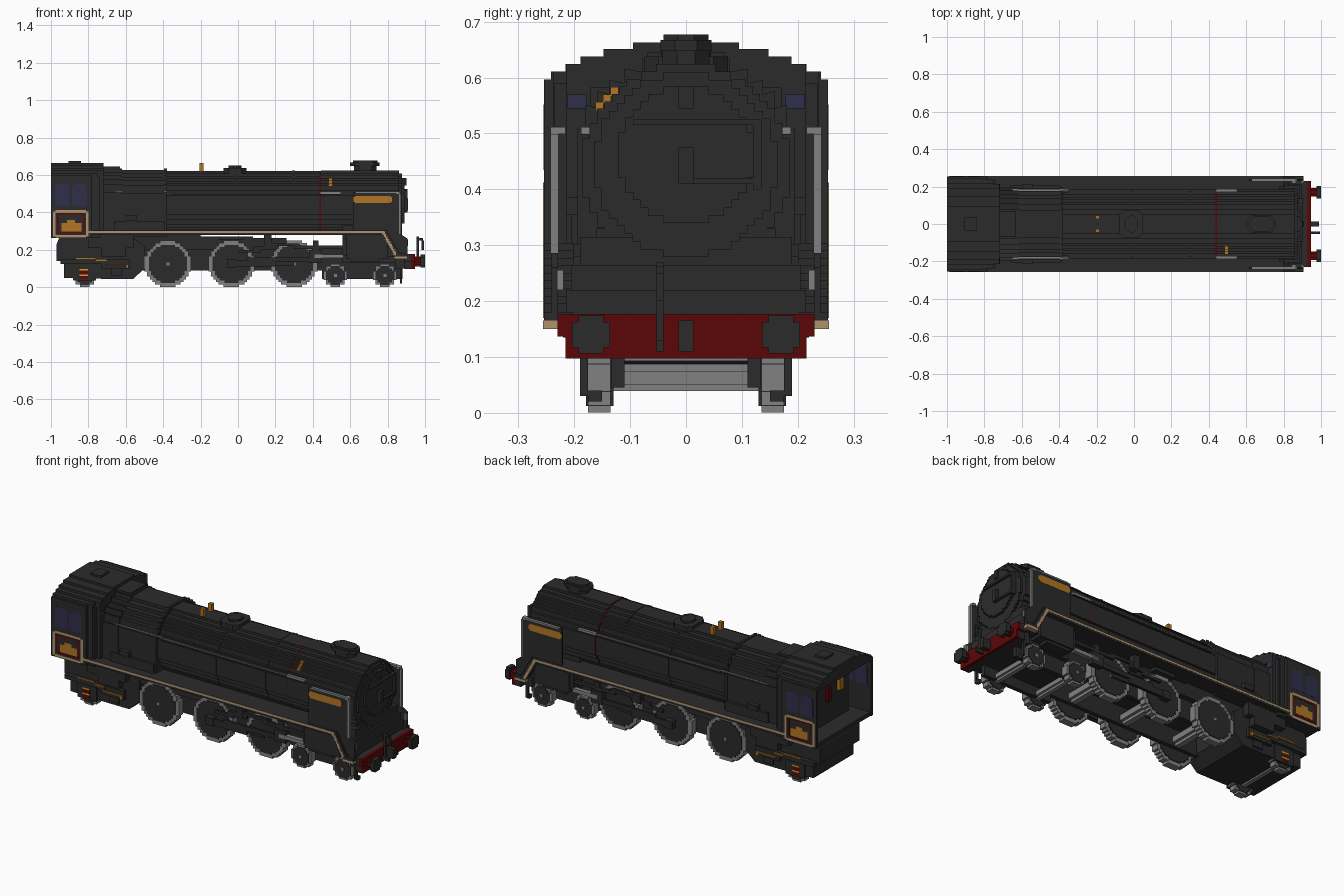
import bpy, bmesh, math

if bpy.data.objects.get("Cube"):
    bpy.data.objects.remove(bpy.data.objects["Cube"])

V = 0.0135  # step size of the blocky outline


def material(name, r, g, b):
    m = bpy.data.materials.new(name)
    m.use_nodes = True
    m.diffuse_color = (r, g, b, 1)
    bsdf = next(n for n in m.node_tree.nodes if n.type == 'BSDF_PRINCIPLED')
    bsdf.inputs["Base Color"].default_value = (r, g, b, 1)
    bsdf.inputs["Roughness"].default_value = 0.8
    return m


BLACK = material("soft black", 0.024, 0.024, 0.024)
STEEL = material("steel grey", 0.22, 0.22, 0.22)
RED = material("deep red", 0.105, 0.002, 0.002)
GOLD = material("brass gold", 0.45, 0.18, 0.018)
TAN = material("cream lining", 0.42, 0.29, 0.15)
NAVY = material("window navy", 0.028, 0.028, 0.07)
YELLOW = material("yellow", 0.6, 0.38, 0.02)


def finish(name, bm, mat):
    bmesh.ops.recalc_face_normals(bm, faces=bm.faces)
    me = bpy.data.meshes.new(name)
    bm.to_mesh(me)
    bm.free()
    me.materials.append(mat)
    ob = bpy.data.objects.new(name, me)
    bpy.context.collection.objects.link(ob)


def prism(bm, pts, axis, a, b):
    """Extrude a 2D outline along x (outline in y,z), y (x,z) or z (x,y)."""
    place = {'x': lambda p, t: (t, p[0], p[1]), 'y': lambda p, t: (p[0], t, p[1]),
             'z': lambda p, t: (p[0], p[1], t)}[axis]
    lo = [bm.verts.new(place(p, a)) for p in pts]
    hi = [bm.verts.new(place(p, b)) for p in pts]
    bm.faces.new(lo)
    bm.faces.new(hi[::-1])
    for i in range(len(pts)):
        j = (i + 1) % len(pts)
        bm.faces.new((lo[i], lo[j], hi[j], hi[i]))


def extrude(name, mat, pts, axis, spans):
    bm = bmesh.new()
    for a, b in spans:
        prism(bm, pts, axis, a, b)
    finish(name, bm, mat)


def boxes(name, mat, items, mirror=False):
    """Boxes as (x0, x1, y0, y1, z0, z1), optionally repeated across y."""
    bm = bmesh.new()
    for x0, x1, y0, y1, z0, z1 in items:
        for a, b in (both(y0, y1) if mirror else [(y0, y1)]):
            prism(bm, [(x0, z0), (x1, z0), (x1, z1), (x0, z1)], 'y', a, b)
    finish(name, bm, mat)


def both(a, b):
    return [(a, b), (-b, -a)]


def outline(rows, cu=0):
    """Symmetric stepped outline from (bottom, top, half width) rows."""
    merged = []
    for b, t, w in rows:
        if merged and abs(merged[-1][2] - w) < 1e-5:
            merged[-1][1] = t
        else:
            merged.append([b, t, w])
    right = [p for b, t, w in merged for p in ((cu + w, b), (cu + w, t))]
    return right + [(2 * cu - u, w) for u, w in reversed(right)]


def disc(r, cu, cw, step=V, floor=-1):
    """Stepped circle outline, cut flat below the floor."""
    n = max(1, round(r / step))
    s = r / n
    rows = []
    for i in range(-n, n):
        mid = (i + 0.5) * s
        if cw + mid > floor:
            w = max(s, round(math.sqrt(r * r - mid * mid) / s) * s)
            rows.append((cw + i * s, cw + (i + 1) * s, w))
    return outline(rows, cu)


# boiler, smokebox and domed front door
extrude("boiler", BLACK, disc(0.183, 0, 0.438, floor=0.28), 'x', [(-0.4, 0.845)])
extrude("smokebox", BLACK, disc(0.186, 0, 0.438, floor=0.28), 'x', [(0.443, 0.862)])
extrude("boiler_bands", BLACK, disc(0.186, 0, 0.438, floor=0.28), 'x', [(-0.02, -0.008), (0.29, 0.304)])
extrude("red_boiler_band", RED, disc(0.1845, 0, 0.438, floor=0.28), 'x', [(0.437, 0.443)])
extrude("smokebox_rim", BLACK, disc(0.165, 0, 0.444), 'x', [(0.85, 0.876)])
extrude("smokebox_door", BLACK, disc(0.122, 0, 0.462), 'x', [(0.865, 0.89)])
boxes("door_fittings", BLACK, [
    (0.88, 0.91, -0.013, 0.013, 0.41, 0.475), (0.88, 0.903, -0.095, 0.12, 0.515, 0.525),
    (0.88, 0.903, 0.01, 0.12, 0.41, 0.42), (0.88, 0.905, 0.12, 0.135, 0.40, 0.525),
    (0.88, 0.90, -0.013, 0.013, 0.545, 0.585)])

# firebox with flat sides and rounded top
fire_rows = [(0.27, 0.503, 0.191), (0.503, 0.545, 0.177), (0.545, 0.57, 0.155),
             (0.57, 0.59, 0.135), (0.59, 0.61, 0.108), (0.61, 0.628, 0.075)]
extrude("firebox", BLACK, outline(fire_rows), 'x', [(-0.73, -0.38)])
extrude("firebox_bands", BLACK, outline([(b, t + 0.006, w + 0.003) for b, t, w in fire_rows]),
        'x', [(-0.73, -0.62), (-0.395, -0.38)])
boxes("firebox_crown", BLACK, [(-0.73, -0.63, -0.07, 0.07, 0.63, 0.645)])
boxes("firebox_side_boxes", BLACK, [(-0.66, -0.39, 0.18, 0.205, 0.30, 0.355),
                                    (-0.60, -0.54, 0.18, 0.215, 0.355, 0.385)], True)

# handrails: dark bar, bright along its side and at the ends
boxes("handrail_bars", BLACK, [(-0.35, 0.55, 0.165, 0.187, 0.497, 0.5095)], True)
boxes("handrail_brights", STEEL, [(-0.65, -0.35, 0.176, 0.188, 0.508, 0.5115),
                                  (-0.35, 0.44, 0.184, 0.188, 0.506, 0.5095),
                                  (0.44, 0.552, 0.165, 0.188, 0.499, 0.5115)], True)

# chimney, dome, safety valves and whistle
for nm, x0, x1, hw, z0, z1 in (("chimney", 0.62, 0.74, 0.042, 0.60, 0.65),
                               ("chimney_lip", 0.598, 0.757, 0.046, 0.648, 0.667),
                               ("chimney_rim", 0.615, 0.745, 0.04, 0.665, 0.677),
                               ("dome", -0.078, 0.045, 0.075, 0.60, 0.638),
                               ("dome_cap", -0.05, 0.02, 0.045, 0.638, 0.65)):
    c = 0.026
    extrude(nm, BLACK, [(x0 + c, -hw), (x1 - c, -hw), (x1, -hw + c), (x1, hw - c),
                        (x1 - c, hw), (x0 + c, hw), (x0, hw - c), (x0, -hw + c)], 'z', [(z0, z1)])
boxes("safety_valves", GOLD, [(-0.206, -0.184, 0.026, 0.046, 0.60, 0.665)], True)
boxes("whistle", GOLD, [(0.485, 0.505, -0.162 + i * V, -0.148 + i * V, 0.54 + i * V, 0.556 + i * V)
                        for i in range(3)])

# cab shell, open at the rear and narrowing in steps at the front
roof = [(0.582, 0.597, 0.2545), (0.597, 0.611, 0.242), (0.611, 0.624, 0.216),
        (0.624, 0.638, 0.189), (0.638, 0.651, 0.148), (0.651, 0.663, 0.095)]
for x0, x1, limit in ((-1.0, -0.78, 1), (-0.78, -0.75, 0.238), (-0.75, -0.72, 0.214)):
    extrude("cab_roof", BLACK, outline([(b, t, min(w, limit)) for b, t, w in roof]), 'x', [(x0, x1)])
boxes("cab_sides", BLACK, [(-1.0, -0.78, 0.238, 0.2545, 0.262, 0.584),
                           (-0.79, -0.75, 0.2, 0.238, 0.27, 0.59),
                           (-0.76, -0.72, 0.17, 0.214, 0.27, 0.60)], True)
boxes("cab_floor", BLACK, [(-0.995, -0.74, -0.24, 0.24, 0.262, 0.285)])
boxes("cab_front_wall", BLACK, [(-0.78, -0.74, -0.235, 0.235, 0.28, 0.59)])
extrude("backhead", BLACK, outline(fire_rows[:5]), 'x', [(-0.89, -0.78)])
boxes("roof_hatch", BLACK, [(-0.905, -0.84, -0.036, 0.036, 0.66, 0.675)])
panes = [(x + i, x + w, z0, z1) for x in (-0.978, -0.888)
         for i, w, z0, z1 in ((0, 0.078, 0.435, 0.54), (0.012, 0.066, 0.54, 0.552))]
boxes("cab_windows", NAVY, [(a, b, y, y + 0.003, c, d) for a, b, c, d in panes for y in (0.2523, 0.236)], True)
boxes("cab_front_windows", NAVY, [(-0.752, -0.747, 0.216, 0.232, 0.46, 0.565),
                                  (-0.722, -0.717, 0.177, 0.213, 0.545, 0.57)], True)
boxes("backhead_brass", GOLD, [(-0.907, -0.885, -0.13, -0.09, 0.44, 0.52)])
boxes("backhead_red_handle", RED, [(-0.905, -0.885, -0.02, 0.015, 0.41, 0.49)])


# lined cab panel with brass plate
def frame(x0, x1, z0, z1, t):
    y = (0.2525, 0.2558)
    return [(x0 + t, x1 - t, *y, z0, z0 + t), (x0 + t, x1 - t, *y, z1 - t, z1),
            (x0, x0 + t, *y, z0 + t / 2, z1 - t / 2), (x1 - t, x1, *y, z0 + t / 2, z1 - t / 2)]


boxes("cab_panel_lining", TAN, frame(-0.99, -0.80, 0.265, 0.412, 0.014), True)
boxes("cab_panel_red_line", RED, frame(-0.968, -0.822, 0.286, 0.396, 0.008), True)
boxes("cab_plate", GOLD, [(-0.945, -0.838, 0.2525, 0.2558, 0.298, 0.343),
                          (-0.915, -0.872, 0.2525, 0.2558, 0.343, 0.36)], True)

# running boards, dropping in steps at the front, with lining on the outer edge
drop = [(0.77 + i * 0.0075, 0.278 - i * V) for i in range(9)]
boxes("running_boards", BLACK, [(-0.80, 0.78, 0.13, 0.2545, 0.278, 0.302),
                                (0.84, 0.905, 0.20, 0.2545, 0.163, 0.18)]
      + [(x, x + 0.029, 0.20, 0.2545, z, z + 0.026) for x, z in drop], True)
boxes("board_lining", TAN, [(-0.80, 0.78, 0.253, 0.2556, 0.289, 0.301),
                            (0.835, 0.907, 0.228, 0.2556, 0.15, 0.165)]
      + [(x, x + 0.015, 0.253, 0.2556, z, z + 0.021) for x, z in drop], True)
boxes("board_supports", BLACK, [(-0.80, -0.56, 0.14, 0.22, 0.21, 0.28),
                                (-0.56, -0.20, 0.11, 0.165, 0.20, 0.28),
                                (-0.20, 0.08, 0.11, 0.165, 0.20, 0.27),
                                (-0.10, 0.03, 0.15, 0.20, 0.252, 0.272),
                                (0.08, 0.26, 0.11, 0.165, 0.20, 0.262)], True)

# front body and smoke deflectors
boxes("cylinder_saddle", BLACK, [(0.56, 0.86, -0.16, 0.16, 0.13, 0.33),
                                 (0.79, 0.895, -0.215, 0.215, 0.165, 0.22),
                                 (0.78, 0.885, -0.205, 0.205, 0.22, 0.265),
                                 (0.77, 0.873, -0.19, 0.19, 0.265, 0.315)])
extrude("smoke_deflectors", BLACK, [(0.615, 0.29), (0.78, 0.29), (0.85, 0.17), (0.905, 0.17), (0.905, 0.26),
                                    (0.868, 0.285), (0.868, 0.49), (0.85, 0.51), (0.615, 0.51)],
        'y', both(0.229, 0.241))
boxes("deflector_rails", STEEL, [(0.63, 0.85, 0.227, 0.2425, 0.504, 0.5125),
                                 (0.845, 0.866, 0.216, 0.2425, 0.499, 0.512),
                                 (0.862, 0.872, 0.2285, 0.2425, 0.285, 0.499),
                                 (0.893, 0.908, 0.219, 0.231, 0.22, 0.256)], True)
boxes("deflector_plates", GOLD, [(0.625, 0.815, 0.238, 0.2424, 0.449, 0.489),
                                 (0.616, 0.824, 0.238, 0.2424, 0.456, 0.482)], True)

# buffer beam, buffers and coupling
beam = outline([(0.097, 0.137, 0.216), (0.137, 0.177, 0.23)])
extrude("beam_back", BLACK, beam, 'x', [(0.89, 0.925)])
extrude("buffer_beam", RED, beam, 'x', [(0.925, 0.945)])
for s in (-1, 1):
    extrude("buffer_shank", RED, disc(0.022, s * 0.17, 0.14, 0.011), 'x', [(0.94, 0.98)])
    extrude("buffer_head", BLACK, disc(0.034, s * 0.17, 0.14, 0.0115), 'x', [(0.975, 1.0)])
boxes("coupling", BLACK, [(0.94, 0.99, -0.013, 0.013, 0.11, 0.165),
                          (0.945, 0.99, -0.053, -0.04, 0.11, 0.13),
                          (0.955, 0.968, -0.053, -0.04, 0.12, 0.27),
                          (0.968, 0.99, -0.053, -0.04, 0.25, 0.262),
                          (0.982, 0.995, -0.053, -0.04, 0.20, 0.25)])
boxes("guard_irons", BLACK, [(0.865, 0.878, 0.175, 0.19, 0.03, 0.14), (0.865, 0.878, 0.15, 0.175, 0.02, 0.04),
                             (0.84, 0.905, 0.12, 0.19, 0.10, 0.165)], True)

# main frames and bogie
boxes("main_frames", BLACK, [(-0.56, 0.62, 0.11, 0.134, 0.09, 0.21),
                             (0.45, 0.88, 0.11, 0.134, 0.045, 0.14)], True)
boxes("frame_top", BLACK, [(-0.56, 0.88, -0.134, 0.134, 0.19, 0.21),
                           (0.45, 0.88, -0.134, 0.134, 0.10, 0.135),
                           (0.14, 0.18, -0.12, 0.12, 0.20, 0.29)])

# wheels and axles
for cx, r in ((-0.375, 0.124), (-0.035, 0.124), (0.3, 0.124), (0.52, 0.062), (0.785, 0.062), (-0.82, 0.062)):
    extrude("tyres", STEEL, disc(r, cx, r + 0.001), 'y', both(0.135, 0.175))
    extrude("wheel_faces", BLACK, disc(r * 0.82, cx, r + 0.001), 'y', both(0.13, 0.179))
    extrude("wheel_hubs", STEEL, disc(0.008, cx, r + 0.001), 'y', both(0.178, 0.182))
    extrude("axle", STEEL, disc(0.016 + r * 0.13, cx, r + 0.001), 'y', [(-0.13, 0.13)])

# cylinders, rods and valve gear
boxes("cylinder_blocks", BLACK, [(0.58, 0.80, 0.14, 0.228, 0.15, 0.28),
                                 (0.60, 0.75, 0.14, 0.22, 0.135, 0.15),
                                 (0.56, 0.58, 0.15, 0.215, 0.17, 0.26)], True)
boxes("slide_bars", STEEL, [(0.41, 0.565, 0.19, 0.215, 0.155, 0.176)], True)
boxes("rods", BLACK, [(-0.05, 0.30, 0.184, 0.194, 0.115, 0.135), (-0.05, 0.20, 0.196, 0.208, 0.11, 0.145),
                      (0.05, 0.42, 0.196, 0.208, 0.135, 0.16), (0.38, 0.45, 0.18, 0.215, 0.13, 0.20),
                      (-0.06, -0.01, 0.18, 0.212, 0.105, 0.15)], True)
boxes("valve_gear", BLACK, [(0.00, 0.12, 0.196, 0.21, 0.185, 0.20), (0.08, 0.20, 0.196, 0.21, 0.20, 0.22),
                            (0.14, 0.18, 0.18, 0.215, 0.20, 0.29), (0.18, 0.33, 0.196, 0.21, 0.22, 0.235),
                            (0.30, 0.58, 0.196, 0.21, 0.205, 0.222), (0.40, 0.43, 0.196, 0.21, 0.15, 0.25)], True)

# ashpan and trailing truck under the cab
extrude("trailing_frame", BLACK, [(-0.97, 0.14), (-0.93, 0.14), (-0.93, 0.05), (-0.72, 0.045), (-0.56, 0.045),
                                  (-0.50, 0.10), (-0.50, 0.22), (-0.58, 0.28), (-0.95, 0.28), (-0.97, 0.23)],
        'y', [(-0.18, 0.18)])
boxes("axleboxes", BLACK, [(-0.88, -0.76, 0.175, 0.188, 0.035, 0.13), (-0.95, -0.70, 0.175, 0.205, 0.125, 0.15)], True)
boxes("axlebox_red_marks", RED, [(-0.847, -0.803, 0.186, 0.1892, 0.045, 0.092)], True)
boxes("axlebox_yellow_marks", YELLOW, [(-0.847, -0.803, 0.187, 0.19, z, z + 0.008) for z in (0.06, 0.09)], True)
boxes("brass_pipes", GOLD, [(-0.87, -0.76, 0.203, 0.213, 0.152, 0.16), (-0.76, -0.70, 0.203, 0.213, 0.14, 0.148),
                            (-0.71, -0.60, 0.198, 0.21, 0.115, 0.122), (-0.60, -0.585, 0.198, 0.21, 0.10, 0.122)], True)
boxes("pipe_brackets", BLACK, [(-0.73, -0.58, 0.175, 0.2, 0.098, 0.15)], True)
boxes("injectors", BLACK, [(-0.73, -0.60, 0.175, 0.22, 0.165, 0.21), (-0.68, -0.62, 0.175, 0.189, 0.06, 0.10)], True)
